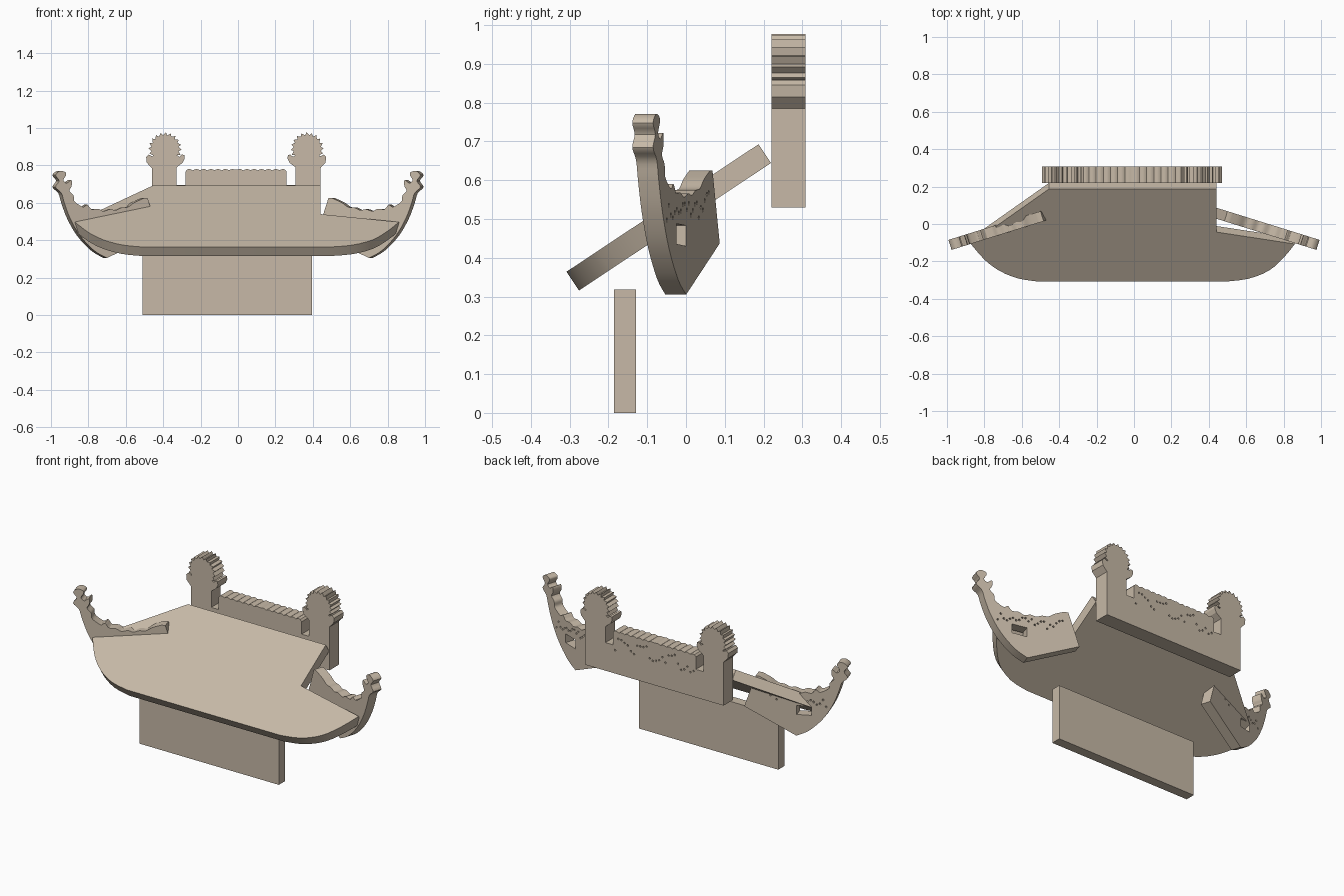
import bpy, bmesh, math, random
from mathutils import Vector

if "Cube" in bpy.data.objects:
    bpy.data.objects.remove(bpy.data.objects["Cube"])

random.seed(4)
TAN = bpy.data.materials.new("warm tan")
TAN.diffuse_color = (0.57, 0.485, 0.385, 1)
TAN.use_nodes = True
TAN.node_tree.nodes["Principled BSDF"].inputs["Base Color"].default_value = TAN.diffuse_color


def finish(name, bm, helper=False):
    bmesh.ops.recalc_face_normals(bm, faces=bm.faces)
    me = bpy.data.meshes.new(name)
    bm.to_mesh(me)
    bm.free()
    me.materials.append(TAN)
    ob = bpy.data.objects.new(name, me)
    bpy.context.collection.objects.link(ob)
    if helper:
        ob.hide_render = True
        ob.hide_viewport = False
        ob.display_type = 'WIRE'
    else:
        bpy.ops.object.select_all(action='DESELECT')
        ob.select_set(True)
        bpy.context.view_layer.objects.active = ob
        bpy.ops.object.shade_smooth_by_angle(angle=math.radians(25))
    return ob


def add_prism(bm, pts, origin, u, v, depth):
    """Extrude a 2D outline lying in the u,v plane along the depth vector."""
    a = [bm.verts.new(origin + u * p[0] + v * p[1]) for p in pts]
    b = [bm.verts.new(w.co + depth) for w in a]
    bm.faces.new(a)
    bm.faces.new(b[::-1])
    n = len(a)
    for i in range(n):
        bm.faces.new((a[i], a[(i + 1) % n], b[(i + 1) % n], b[i]))


def prism(name, pts, origin, u, v, depth):
    bm = bmesh.new()
    add_prism(bm, pts, origin, u, v, depth)
    return finish(name, bm)


def smooth_curve(pts, steps=4):
    """Catmull-Rom curve through the points."""
    P = [Vector(p) for p in [pts[0]] + pts + [pts[-1]]]
    out = []
    for i in range(1, len(P) - 2):
        p0, p1, p2, p3 = P[i - 1:i + 3]
        for k in range(steps):
            t = k / steps
            out.append(0.5 * (2 * p1 + (p2 - p0) * t
                              + (2 * p0 - 5 * p1 + 4 * p2 - p3) * t * t
                              + (3 * p1 - p0 - 3 * p2 + p3) * t ** 3))
    return [tuple(q) for q in out] + [tuple(pts[-1])]


def dot(cx, cz, r):
    return [(cx + r * math.cos(k * math.tau / 6), cz + r * math.sin(k * math.tau / 6))
            for k in range(6)]


def cut(ob, cutter):
    m = ob.modifiers.new("carving", 'BOOLEAN')
    m.operation, m.solver, m.object = 'DIFFERENCE', 'EXACT', cutter


X, Y, Z = Vector((1, 0, 0)), Vector((0, 1, 0)), Vector((0, 0, 1))

# front wall panel under the eaves
prism("front_wall", [(-0.51, 0), (0.395, 0), (0.395, 0.318), (-0.51, 0.318)],
      Vector((0, -0.185, 0)), X, Z, Y * 0.056)

# sloping roof slab, outline given as (x, y) of its upper face
right_eave = smooth_curve([(0.49, -0.308), (0.61, -0.293), (0.72, -0.25),
                           (0.80, -0.18), (0.86, -0.107)], 3)
left_eave = smooth_curve([(-0.872, -0.107), (-0.80, -0.19), (-0.72, -0.25),
                          (-0.62, -0.291), (-0.51, -0.308)], 3)
outline = right_eave + [(0.44, -0.043), (0.44, 0.187), (-0.455, 0.187)] + left_eave
slope = Vector((0, 0.833, 0.553)).normalized()
down = Vector((0, slope.z, -slope.y)) * 0.058
prism("roof_slab", [(x, (y + 0.308) / slope.y) for x, y in outline],
      Vector((0, -0.308, 0.364)), X, slope, down)

# back ridge with two spiky finials: right half outline, mirrored afterwards
head = []
teeth = 13
for i in range(teeth * 2 + 1):
    a = math.radians(-28 + 236 * i / (teeth * 2))
    r = 0.088 if i % 2 else 0.073
    a += 0.05 if i % 2 else 0
    head.append((0.38 + r * math.cos(a), 0.889 + r * math.sin(a)))
half = [(0.45, 0.53), (0.45, 0.785), (0.478, 0.815), (0.481, 0.845), (0.468, 0.858),
        (0.447, 0.848)] + head
half += [(0.304, 0.846), (0.290, 0.858), (0.277, 0.856), (0.275, 0.838), (0.285, 0.815),
         (0.318, 0.79), (0.318, 0.695), (0.27, 0.695), (0.27, 0.768)]
half += [(0.27 - 0.27 * i / 28, 0.774 + 0.007 * abs(math.sin(i * math.pi / 4)))
         for i in range(1, 28)]
ridge = prism("back_ridge", half + [(-x, z) for x, z in half[::-1]],
              Vector((-0.01, 0.22, 0)), X, Z, Y * 0.088)
bm = bmesh.new()
for i in range(26):
    add_prism(bm, dot(-0.255 + i * 0.0204, 0.70 + random.uniform(-0.04, 0.05), 0.0055),
              Vector((-0.01, 0.288, 0)), X, Z, Y * 0.05)
cut(ridge, finish("ridge_carving_cutter", bm, True))

# upswept corner ornaments, profile given as (x, z) of the back face
sweep = smooth_curve([(0.718, 0.305), (0.786, 0.345), (0.861, 0.425), (0.914, 0.517),
                      (0.945, 0.600), (0.961, 0.652), (0.992, 0.684), (0.973, 0.718),
                      (0.992, 0.748), (0.968, 0.770), (0.940, 0.764), (0.936, 0.748),
                      (0.950, 0.722), (0.932, 0.706), (0.908, 0.722), (0.906, 0.690),
                      (0.918, 0.665), (0.896, 0.640), (0.892, 0.610), (0.868, 0.590),
                      (0.842, 0.578), (0.822, 0.590), (0.800, 0.566), (0.765, 0.568),
                      (0.735, 0.556), (0.700, 0.566), (0.670, 0.561), (0.640, 0.574),
                      (0.605, 0.578), (0.570, 0.602), (0.52, 0.625)], 4)
profile = sweep + [(0.50, 0.625), (0.44, 0.437)]
ang = math.radians(17.3)
carve = []
for i in range(22):
    x = 0.53 + i * 0.0165
    carve.append((x, 0.545 + 1.2 * max(0, 0.62 - x) * 0.4 + random.uniform(-0.05, 0), 0.0055))
for side, s in (("right", 1), ("left", -1)):
    origin = Vector((s * 0.44, 0.087, 0))
    u = Vector((s * math.cos(ang), -math.sin(ang), 0))
    n = Vector((s * math.sin(ang), math.cos(ang), 0))
    loc = lambda pts: [((x - 0.44) / math.cos(ang), z) for x, z in pts]
    orn = prism(side + "_corner_ornament", loc(profile), origin, u, Z, n * -0.056)
    # square socket and small carved pits on the back
    bm = bmesh.new()
    add_prism(bm, loc([(0.72, 0.43), (0.80, 0.436), (0.80, 0.488), (0.72, 0.483)]),
              origin + n * 0.02, u, Z, n * -0.1)
    for x, z, r in carve:
        if not (0.71 < x < 0.81 and z < 0.50):
            add_prism(bm, loc(dot(x, z, r)), origin + n * 0.02, u, Z, n * -0.04)
    cut(orn, finish(side + "_ornament_cutter", bm, True))
